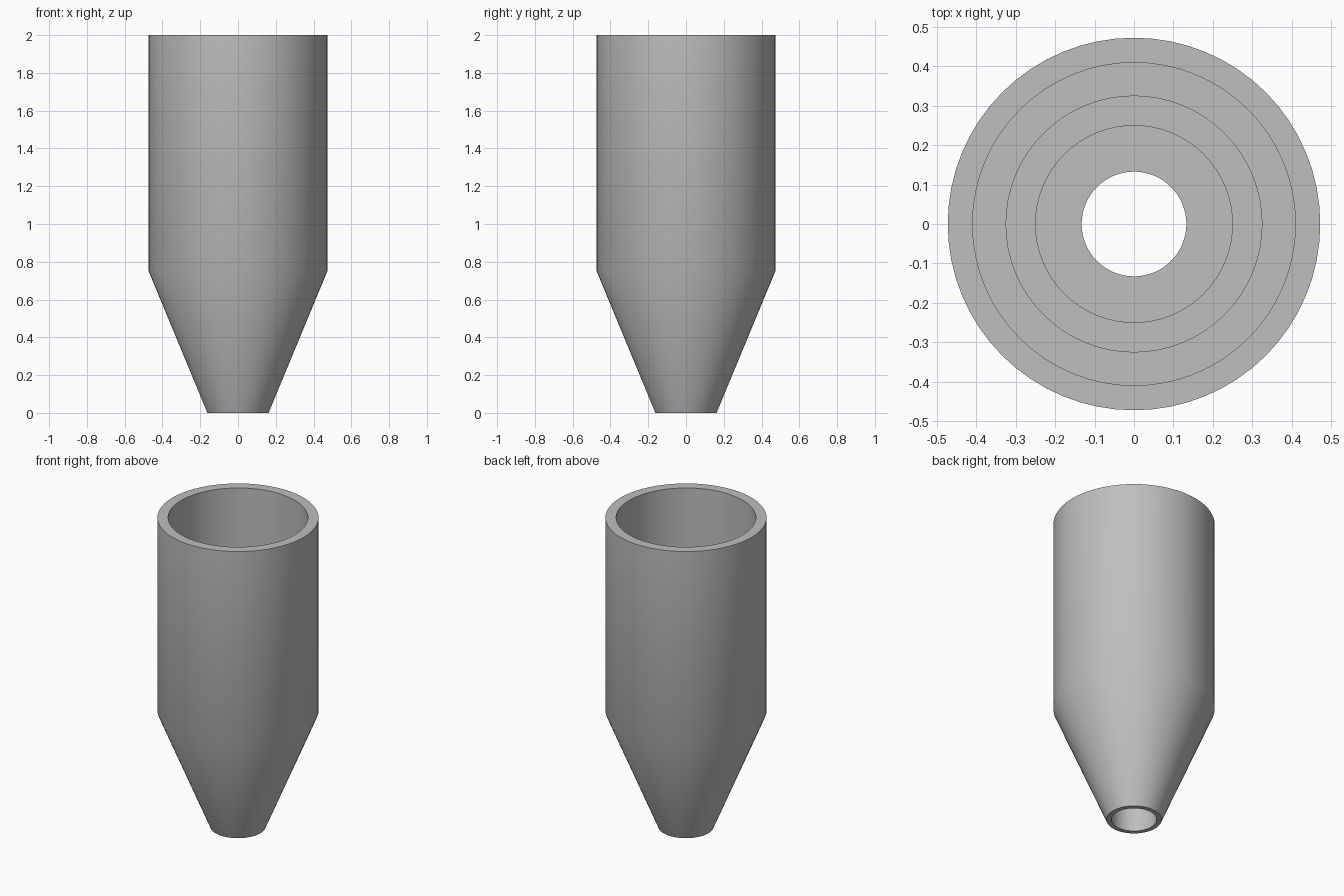
import bpy
import bmesh
import math

cube = bpy.data.objects.get("Cube")
if cube:
    bpy.data.objects.remove(cube, do_unlink=True)

SEGMENTS = 64

# Plain grey material
grey = bpy.data.materials.new("plain grey")
grey.use_nodes = True
colour = (0.52, 0.52, 0.52, 1)
grey.diffuse_color = colour
grey.node_tree.nodes["Principled BSDF"].inputs["Base Color"].default_value = colour

# Outer wall: nozzle tip, cone, straight barrel (radius, height)
outer = [(0.162, 0), (0.473, 0.75), (0.473, 2)]

# Stepped bore from the mouth down: (radius, floor height)
bore = [(0.41, 0.75), (0.325, 0.55), (0.25, 0.35), (0.133, 0)]
inner = []
top = 2
for radius, floor in bore:
    inner += [(radius, top), (radius, floor)]
    top = floor

# Turn the closed profile around the z axis
bm = bmesh.new()
verts = [bm.verts.new((r, 0, z)) for r, z in outer + inner]
edges = [bm.edges.new((a, b)) for a, b in zip(verts, verts[1:] + verts[:1])]
bmesh.ops.spin(bm, geom=verts + edges, cent=(0, 0, 0), axis=(0, 0, 1),
               angle=math.tau, steps=SEGMENTS, use_duplicate=False)
bmesh.ops.remove_doubles(bm, verts=bm.verts, dist=0.0005)
bmesh.ops.recalc_face_normals(bm, faces=bm.faces)

mesh = bpy.data.meshes.new("nozzle_body")
bm.to_mesh(mesh)
bm.free()
mesh.materials.append(grey)
body = bpy.data.objects.new("nozzle_body", mesh)
bpy.context.collection.objects.link(body)

# Smooth walls, sharp rims and ledges
bpy.ops.object.select_all(action="DESELECT")
body.select_set(True)
bpy.context.view_layer.objects.active = body
bpy.ops.object.shade_smooth_by_angle(angle=math.radians(30))
